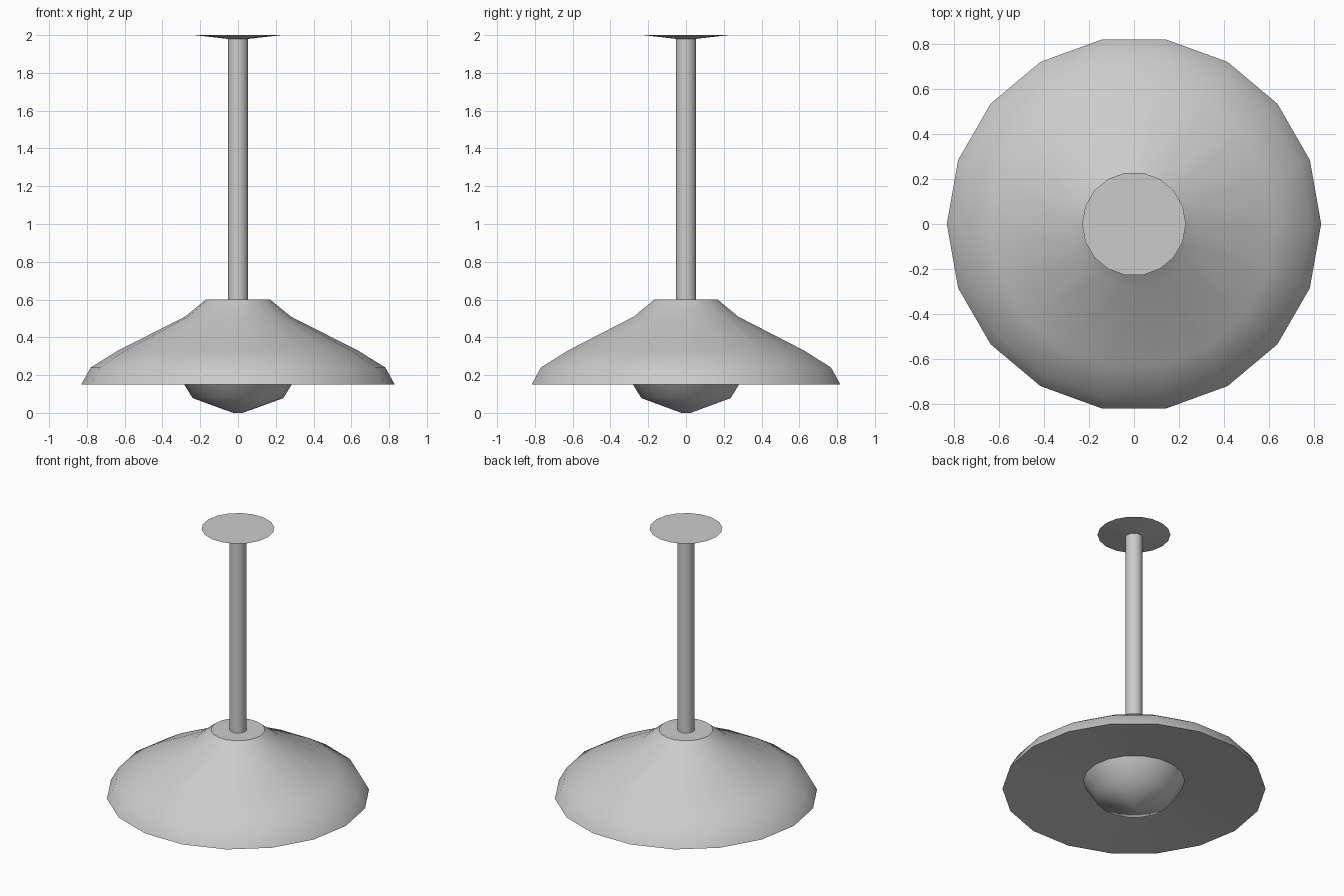
import bpy, bmesh
from math import cos, sin, pi, radians

if "Cube" in bpy.data.objects:
    bpy.data.objects.remove(bpy.data.objects["Cube"])

SIDES = 18


def lathe(name, profile, smooth_angle, cap_start=True, cap_end=True):
    """Spin a (radius, z) profile about the z axis, optionally capping its ends."""
    bm = bmesh.new()
    rings = [[bm.verts.new((r * cos(2 * pi * i / SIDES), r * sin(2 * pi * i / SIDES), z))
              for i in range(SIDES)] for r, z in profile]
    for a, b in zip(rings, rings[1:]):
        for i in range(SIDES):
            j = (i + 1) % SIDES
            bm.faces.new((a[i], a[j], b[j], b[i]))
    if cap_start:
        bm.faces.new(rings[0][::-1])
    if cap_end:
        bm.faces.new(rings[-1])
    bmesh.ops.recalc_face_normals(bm, faces=bm.faces)
    mesh = bpy.data.meshes.new(name)
    bm.to_mesh(mesh)
    bm.free()
    obj = bpy.data.objects.new(name, mesh)
    bpy.context.collection.objects.link(obj)
    bpy.ops.object.select_all(action='DESELECT')
    obj.select_set(True)
    bpy.context.view_layer.objects.active = obj
    bpy.ops.object.shade_smooth_by_angle(angle=radians(smooth_angle))
    return obj


# Shade: shallow conical underside, flared outer skin, flat top
lathe("lamp_shade", [(0.32, 0.207), (0.83, 0.15), (0.78, 0.24), (0.635, 0.33),
                     (0.28, 0.51), (0.17, 0.60)], 35, cap_start=False)

# Bulb diffuser hanging below the shade
lathe("bulb", [(0.025, 0.0), (0.24, 0.078), (0.32, 0.207)], 45, cap_end=False)

# Hanging rod
lathe("rod", [(0.054, 0.60), (0.054, 1.98)], 35, cap_start=False, cap_end=False)

# Ceiling plate: thin cone with a flat top
lathe("ceiling_plate", [(0.054, 1.98), (0.23, 2.0)], 3, cap_start=False)
bpy.context.object.data.shade_smooth()
bpy.ops.object.shade_smooth_by_angle(angle=radians(5))
